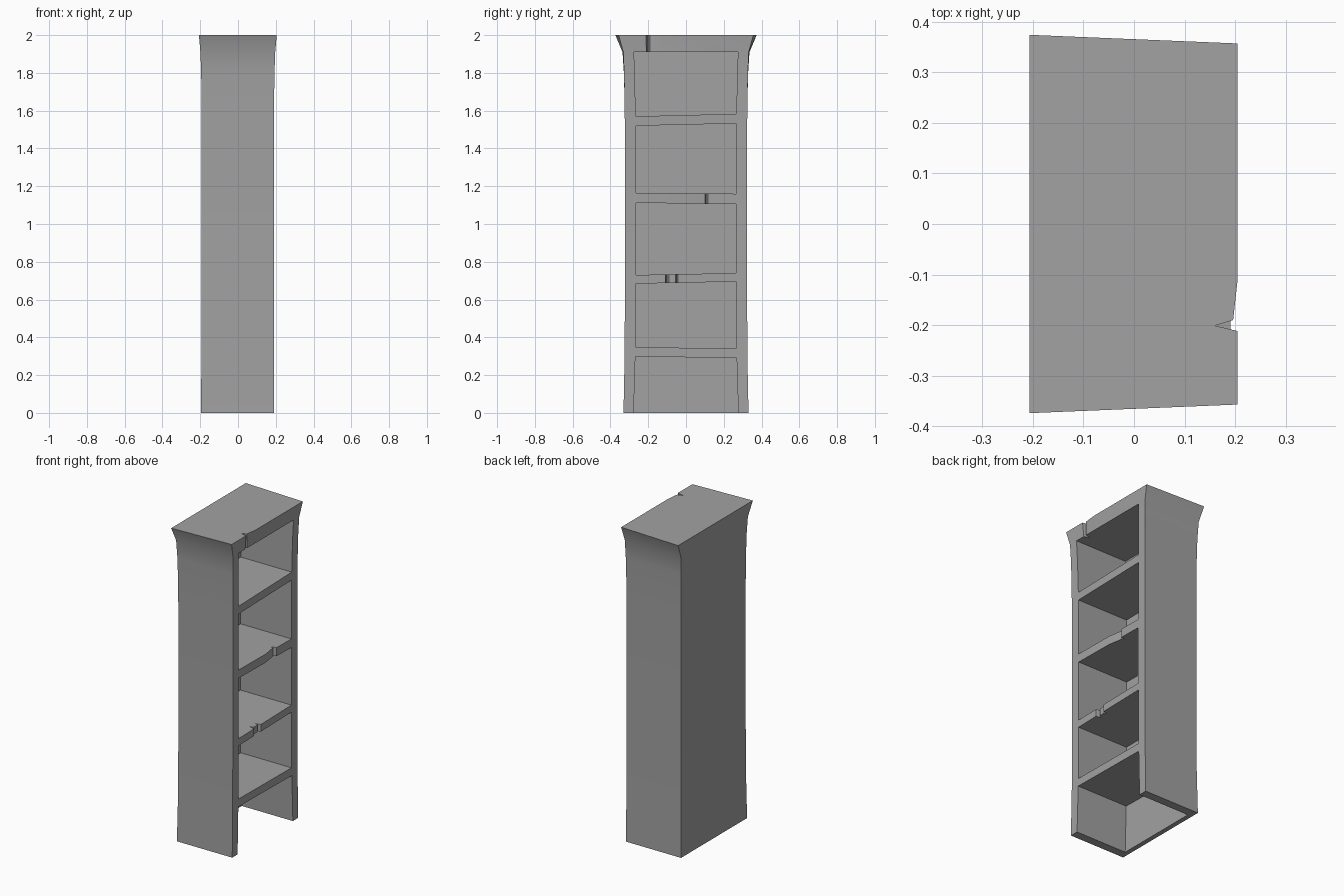
import bpy
import bmesh

cube = bpy.data.objects.get("Cube")
if cube:
    bpy.data.objects.remove(cube, do_unlink=True)

wood = bpy.data.materials.new("plain_grey")
wood.use_nodes = True
GREY = (0.36, 0.36, 0.36, 1)
wood.diffuse_color = GREY
wood.node_tree.nodes["Principled BSDF"].inputs["Base Color"].default_value = GREY


def loft(name, rings):
    """Closed solid through rings of matching points."""
    bm = bmesh.new()
    loops = [[bm.verts.new(p) for p in ring] for ring in rings]
    n = len(loops[0])
    for low, high in zip(loops, loops[1:]):
        for i in range(n):
            j = (i + 1) % n
            bm.faces.new((low[i], low[j], high[j], high[i]))
    bm.faces.new(loops[0])
    bm.faces.new(loops[-1])
    bmesh.ops.recalc_face_normals(bm, faces=bm.faces)
    mesh = bpy.data.meshes.new(name)
    bm.to_mesh(mesh)
    bm.free()
    mesh.materials.append(wood)
    obj = bpy.data.objects.new(name, mesh)
    bpy.context.collection.objects.link(obj)
    return obj


# Outer case: height, back x, open x, half width at back and at open side
profile = [
    (0.0, -0.197, 0.191, 0.331, 0.331),
    (0.3, -0.193, 0.19, 0.325, 0.325),
    (0.8, -0.192, 0.19, 0.323, 0.323),
    (1.4, -0.192, 0.19, 0.323, 0.323),
    (1.65, -0.193, 0.191, 0.325, 0.325),
    (1.8, -0.195, 0.193, 0.329, 0.328),
    (1.91, -0.199, 0.197, 0.336, 0.332),
    (2.0, -0.207, 0.205, 0.374, 0.357),
]
case = loft("bookcase_body", [
    [(xb, -wb, z), (xf, -wf, z), (xf, wf, z), (xb, wb, z)]
    for z, xb, xf, wb, wf in profile])

# Compartments: bottom z left/right, top z left/right, half width bottom/top
openings = [
    (-0.1, -0.1, 0.298, 0.291, 0.28, 0.268),
    (0.347, 0.342, 0.684, 0.695, 0.265, 0.265),
    (0.73, 0.74, 1.112, 1.105, 0.264, 0.264),
    (1.165, 1.16, 1.52, 1.532, 0.264, 0.265),
    (1.57, 1.583, 1.911, 1.911, 0.266, 0.275),
]
cutters = []
for bl, br, tl, tr, wb, wt in openings:
    cutters.append(loft("compartment_cutter", [
        [(x, -wb, bl), (x, wb, br), (x, wt, tr), (x, -wt, tl)]
        for x in (-0.167, 0.4)]))

# Chips along the shelf edges and top edge: plan outline, height range
chips = [
    ([(0.24, -0.22), (0.16, -0.201), (0.196, -0.19), (0.206, -0.1),
      (0.24, -0.1)], 1.88, 2.05),
    ([(0.24, 0.0), (0.191, 0.0), (0.175, 0.1), (0.155, 0.106),
      (0.191, 0.116), (0.24, 0.116)], 1.13 - 0.05, 1.13 + 0.05),
    ([(0.24, -0.11), (0.191, -0.11), (0.155, -0.101), (0.177, -0.09),
      (0.177, -0.056), (0.155, -0.05), (0.191, -0.042),
      (0.24, -0.042)], 0.71 - 0.05, 0.71 + 0.05),
]
for outline, low, high in chips:
    cutters.append(loft("chip_cutter", [
        [(x, y, z) for x, y in outline] for z in (low, high)]))

# Carve the compartments and chips, then drop the cutters
bpy.ops.object.select_all(action='DESELECT')
bpy.context.view_layer.objects.active = case
case.select_set(True)
for cutter in cutters:
    cutter.hide_render = True
    mod = case.modifiers.new("carve", 'BOOLEAN')
    mod.operation = 'DIFFERENCE'
    mod.solver = 'EXACT'
    mod.object = cutter
    bpy.ops.object.modifier_apply(modifier=mod.name)
    bpy.data.objects.remove(cutter, do_unlink=True)

bpy.ops.object.shade_smooth_by_angle()
